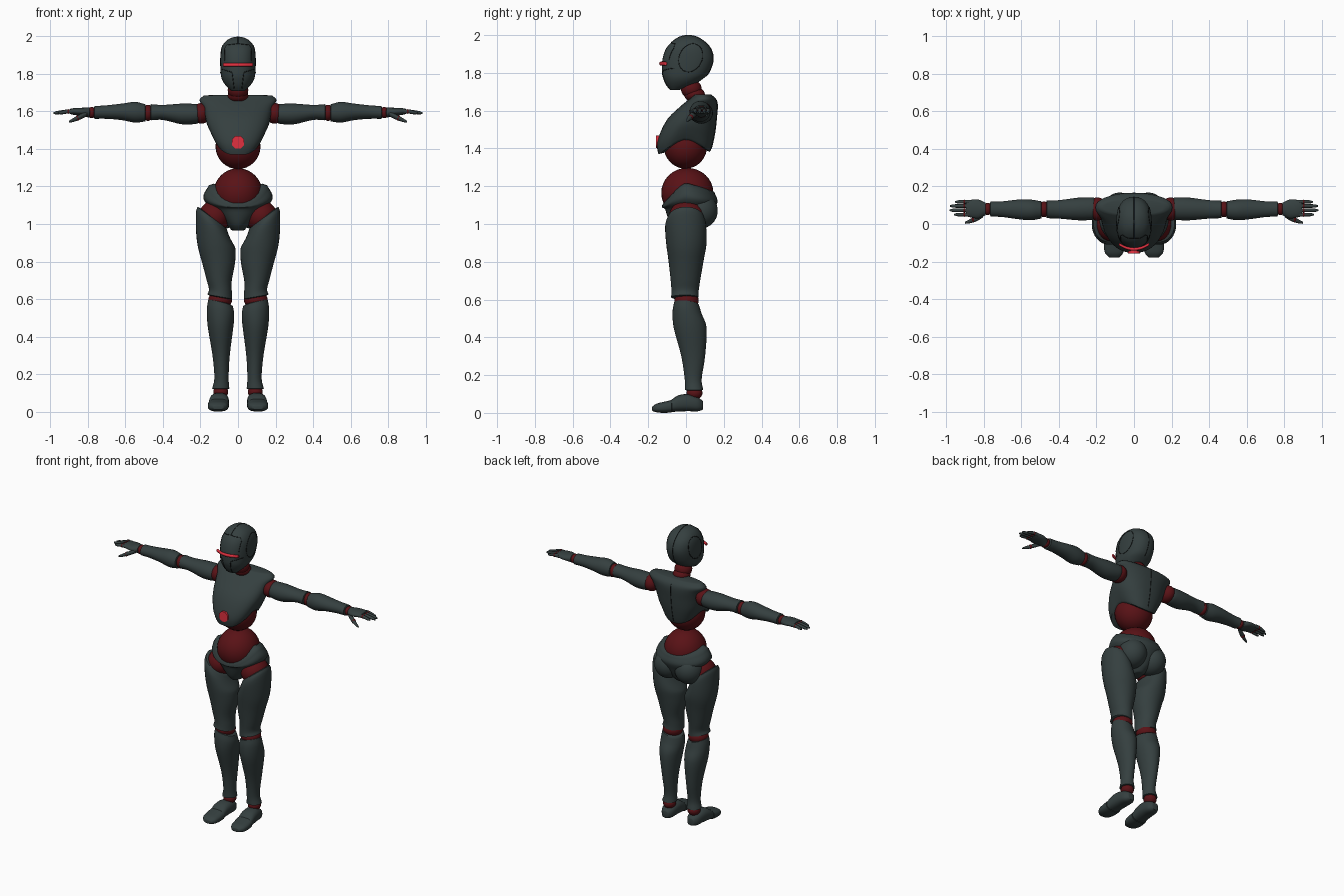
import bpy, bmesh
from math import sin, cos, pi
from mathutils import Vector
from mathutils.bvhtree import BVHTree

if "Cube" in bpy.data.objects:
    bpy.data.objects.remove(bpy.data.objects["Cube"])


def material(name, rgb):
    m = bpy.data.materials.new(name)
    m.use_nodes = True
    m.diffuse_color = (*rgb, 1)
    m.node_tree.nodes["Principled BSDF"].inputs["Base Color"].default_value = (*rgb, 1)
    return m


SLATE = material("dark slate armour", (0.035, 0.05, 0.05))
MAROON = material("dark red joint", (0.1, 0.006, 0.008))
RED = material("bright red light", (0.75, 0.03, 0.05))
SEAM = material("black seam", (0.008, 0.01, 0.01))


def finish(name, bm, mat):
    bmesh.ops.recalc_face_normals(bm, faces=bm.faces[:])
    me = bpy.data.meshes.new(name)
    bm.to_mesh(me)
    bm.free()
    me.materials.append(mat)
    ob = bpy.data.objects.new(name, me)
    bpy.context.collection.objects.link(ob)
    bpy.ops.object.select_all(action="DESELECT")
    bpy.context.view_layer.objects.active = ob
    ob.select_set(True)
    bpy.ops.object.shade_smooth_by_angle(angle=0.8)
    return ob


def smooth_path(keys, steps=4):
    # Catmull-Rom interpolation through the key sections
    k = [Vector(s) for s in keys]
    k = [2 * k[0] - k[1]] + k + [2 * k[-1] - k[-2]]
    out = []
    for a, b, c, d in zip(k, k[1:], k[2:], k[3:]):
        for i in range(steps):
            t = i / steps
            out.append(0.5 * (2 * b + (c - a) * t + (2 * a - 5 * b + 4 * c - d) * t * t
                              + (3 * b - a - 3 * c + d) * t ** 3))
    return out + [k[-2]]


def loft(name, mat, axis, keys, side=1, power=2.0, warp=None, n=32):
    # each key: position on axis, centre u, centre v, radius u, radius v
    rows = smooth_path([Vector(s) for s in keys])
    way = 1 if rows[-1][0] > rows[0][0] else -1

    def lip(s, d):
        return Vector((s[0] + d * 0.06 * min(s[3], s[4]), s[1], s[2], s[3] * 0.85, s[4] * 0.85))
    rows = [lip(rows[0], -way)] + rows + [lip(rows[-1], way)]
    bm = bmesh.new()
    rings = []
    for p, cu, cv, ru, rv in rows:
        ring = []
        for i in range(n):
            c, s = cos(2 * pi * i / n), sin(2 * pi * i / n)
            u = cu + abs(ru) * abs(c) ** (2 / power) * (1 if c > 0 else -1)
            v = cv + abs(rv) * abs(s) ** (2 / power) * (1 if s > 0 else -1)
            co = Vector({"x": (p, u, v), "y": (u, p, v), "z": (u, v, p)}[axis])
            if warp:
                co.z += warp(co)
            co.x *= side
            ring.append(bm.verts.new(co))
        rings.append(ring)
    for a, b in zip(rings, rings[1:]):
        for i in range(n):
            bm.faces.new((a[i], a[(i + 1) % n], b[(i + 1) % n], b[i]))
    for ring in (rings[0], rings[-1]):
        mid = bm.verts.new(sum((v.co for v in ring), Vector()) / n)
        for i in range(n):
            bm.faces.new((ring[i], ring[(i + 1) % n], mid))
    return finish(name, bm, mat)


def ball(name, mat, centre, radii, side=1, seg=32):
    bm = bmesh.new()
    bmesh.ops.create_uvsphere(bm, u_segments=seg, v_segments=seg // 2, radius=1)
    for v in bm.verts:
        v.co = Vector(a * r + c for a, r, c in zip(v.co, radii, centre))
        v.co.x *= side
    return finish(name, bm, mat)


def seam(name, target, points, direction, closed=False):
    # thin line laid on a surface by projecting points along a direction
    me = target.data
    tree = BVHTree.FromPolygons([v.co for v in me.vertices], [p.vertices for p in me.polygons])
    d = Vector(direction)
    hits = [tree.ray_cast(Vector(p) - 2 * d, d)[0] for p in points]
    hits = [h for h in hits if h]
    cu = bpy.data.curves.new(name, "CURVE")
    cu.dimensions, cu.bevel_depth, cu.bevel_resolution = "3D", 0.0022, 1
    sp = cu.splines.new("POLY")
    sp.points.add(len(hits) - 1)
    for q, h in zip(sp.points, hits):
        q.co = (*h, 1)
    sp.use_cyclic_u = closed
    cu.materials.append(SEAM)
    bpy.context.collection.objects.link(bpy.data.objects.new(name, cu))


def clamp(t):
    return max(0.0, min(1.0, t))


def between(a, b, n=14):
    return [Vector(a).lerp(Vector(b), i / n) for i in range(n + 1)]


# Head
head = loft("head", SLATE, "z", [
    (1.71, 0, -.06, .035, .025), (1.735, 0, -.035, .062, .07), (1.765, 0, -.017, .083, .102),
    (1.8, 0, -.003, .092, .124), (1.87, 0, .01, .095, .135), (1.93, 0, .013, .09, .118),
    (1.97, 0, .013, .07, .08), (1.992, 0, .012, .037, .042), (1.999, 0, .012, .006, .008)],
    power=2.3)
loft("visor", RED, "x", [(x, -.134 + 4 * x * x, 1.849, .008, .01)
                         for x in (-.08, -.04, 0, .04, .08)], n=12)
FRONT, BACK = (0, 1, 0), (0, -1, 0)
seam("crown_seam", head, between((0, -.08, 2), (0, .12, 2)), (0, 0, -1))
seam("head_back_seam", head, between((0, 0, 1.95), (0, 0, 1.78)), BACK)
for s, label in ((1, "left"), (-1, "right")):
    seam(label + "_ear_seam", head,
         [(0, .025 + .063 * cos(a) + .012 * sin(a), 1.88 + .075 * sin(a))
          for a in (2 * pi * i / 28 for i in range(28))], (-s, 0, 0), True)
    seam(label + "_brow_seam", head,
         between((s * .07, 0, 1.87), (s * .072, 0, 1.93)) + between((s * .06, 0, 1.955), (0, 0, 1.962)),
         FRONT)
    seam(label + "_cheek_seam", head,
         between((s * .085, 0, 1.825), (s * .035, 0, 1.81)) + between((s * .03, 0, 1.8), (s * .02, 0, 1.72)),
         FRONT)

# Neck and waist joints
ball("neck_joint", MAROON, (0, .028, 1.715), (.055, .055, .05))
ball("neck_base", MAROON, (0, .045, 1.685), (.055, .055, .04))
ball("upper_waist_joint", MAROON, (0, -.003, 1.413), (.12, .115, .12))
ball("lower_waist_joint", MAROON, (0, .007, 1.165), (.13, .138, .132))

# Torso shell with a hem that dips in front and behind
torso = loft("torso", SLATE, "z", [
    (1.45, 0, -.01, .12, .136), (1.49, 0, -.005, .145, .148), (1.54, 0, .02, .168, .138),
    (1.62, 0, .067, .185, .1), (1.66, 0, .088, .205, .072), (1.684, 0, .09, .185, .045)],
    power=2.3, warp=lambda c: -.08 * clamp((1.57 - c.z) / .11) * clamp(abs(c.y) / .14) ** 1.5)
seam("spine_seam", torso, between((0, 0, 1.66), (0, 0, 1.4)), BACK)
bm = bmesh.new()
bmesh.ops.create_cone(bm, cap_ends=True, segments=8, radius1=.036, radius2=.034, depth=.02)
for v in bm.verts:
    x, y, z = v.co
    v.co = Vector((x * cos(pi / 8) - y * sin(pi / 8), z - .148, 1.436 + x * sin(pi / 8) + y * cos(pi / 8)))
finish("chest_light", bm, RED)

# Pelvis shell, notched at the front of the waist
pelvis = loft("pelvis", SLATE, "z", [
    (.968, 0, .01, .035, .065), (1.0, 0, .015, .065, .098), (1.06, 0, .02, .12, .125),
    (1.12, 0, .022, .176, .142), (1.16, 0, .02, .183, .145), (1.21, 0, .012, .155, .138)],
    warp=lambda c: -clamp((c.z - 1.08) / .12)
    * (.11 * clamp(-c.y / .125) ** 1.3 + .04 * clamp(c.y / .14)))

for s, label in ((1, "left"), (-1, "right")):
    def part(name, mat, axis, keys, **kw):
        return loft(f"{label}_{name}", mat, axis, keys, side=s, **kw)

    def joint(name, centre, radii, mat=MAROON, seg=32):
        return ball(f"{label}_{name}", mat, centre, radii, s, seg)

    # Leg
    joint("buttock", (.076, .073, 1.07), (.09, .095, .095), SLATE)
    joint("hip_joint", (.125, .005, 1.04), (.085, .095, .085))
    part("thigh", SLATE, "z", [
        (1.03, .138, 0, .078, .095), (.99, .135, -.002, .09, .108), (.9, .118, .002, .102, .107),
        (.8, .104, 0, .089, .092), (.7, .1, -.003, .067, .078), (.645, .094, -.005, .061, .072),
        (.612, .097, -.006, .066, .073)],
        warp=lambda c: .75 * (c.x - .135) * clamp((c.z - .86) / .15)
        + .2 * (c.x - .095) * clamp((.7 - c.z) / .1))
    joint("knee_joint", (.095, .003, .595), (.063, .064, .05))
    part("calf", SLATE, "z", [
        (.578, .093, .003, .066, .066), (.53, .093, .006, .073, .077), (.45, .093, .022, .068, .087),
        (.3, .09, .038, .046, .063), (.18, .088, .038, .038, .045), (.122, .092, .043, .046, .048)],
        warp=lambda c: (.25 * (c.x - .093) - .1 * c.y) * clamp((c.z - .45) / .12))
    joint("ankle_joint", (.092, .045, .105), (.04, .042, .035))
    part("heel", SLATE, "y", [
        (.088, .096, .04, .024, .024), (.06, .097, .046, .042, .038), (.01, .099, .054, .05, .045),
        (-.04, .102, .05, .052, .043), (-.078, .104, .037, .052, .032)], power=2.5)
    part("toe_cap", SLATE, "y", [
        (-.076, .104, .035, .056, .033), (-.12, .106, .029, .055, .029),
        (-.155, .106, .026, .048, .023), (-.178, .105, .022, .028, .012)], power=2.6)

    # Arm
    joint("shoulder_joint", (.195, .08, 1.59), (.05, .062, .055))
    part("upper_arm", SLATE, "x", [
        (.2, .082, 1.59, .05, .045), (.225, .082, 1.587, .06, .053), (.3, .08, 1.587, .06, .055),
        (.4, .078, 1.595, .049, .04), (.465, .078, 1.596, .047, .043)])
    joint("elbow_joint", (.48, .078, 1.593), (.03, .042, .043))
    part("forearm", SLATE, "x", [
        (.495, .075, 1.593, .046, .046), (.55, .075, 1.596, .055, .055), (.62, .078, 1.598, .052, .044),
        (.7, .079, 1.597, .042, .036), (.765, .08, 1.595, .04, .034)])
    joint("wrist_joint", (.78, .08, 1.594), (.022, .033, .03))
    part("palm", SLATE, "x", [
        (.792, .08, 1.594, .034, .027), (.83, .08, 1.598, .05, .022), (.87, .082, 1.6, .047, .019),
        (.895, .083, 1.6, .042, .014)])
    for name, y, tip in (("index", .05, .96), ("middle", .073, .983), ("ring", .096, .98),
                         ("little", .118, .955)):
        part(name + "_finger", SLATE, "x", [
            (.875, y, 1.6, .011, .012), (.91, y, 1.6, .01, .011), (tip - .02, y, 1.594, .009, .009),
            (tip, y, 1.591, .004, .005)], n=12)
        joint(name + "_knuckle", (.905, y, 1.6), (.01, .0115, .0125), seg=12)
    part("thumb", SLATE, "x", [
        (.805, .05, 1.588, .014, .014), (.84, .03, 1.572, .016, .014), (.875, .015, 1.556, .011, .011),
        (.902, .006, 1.545, .005, .005)], n=12)
    joint("thumb_knuckle", (.855, .024, 1.565), (.012, .0155, .0145), seg=12)
